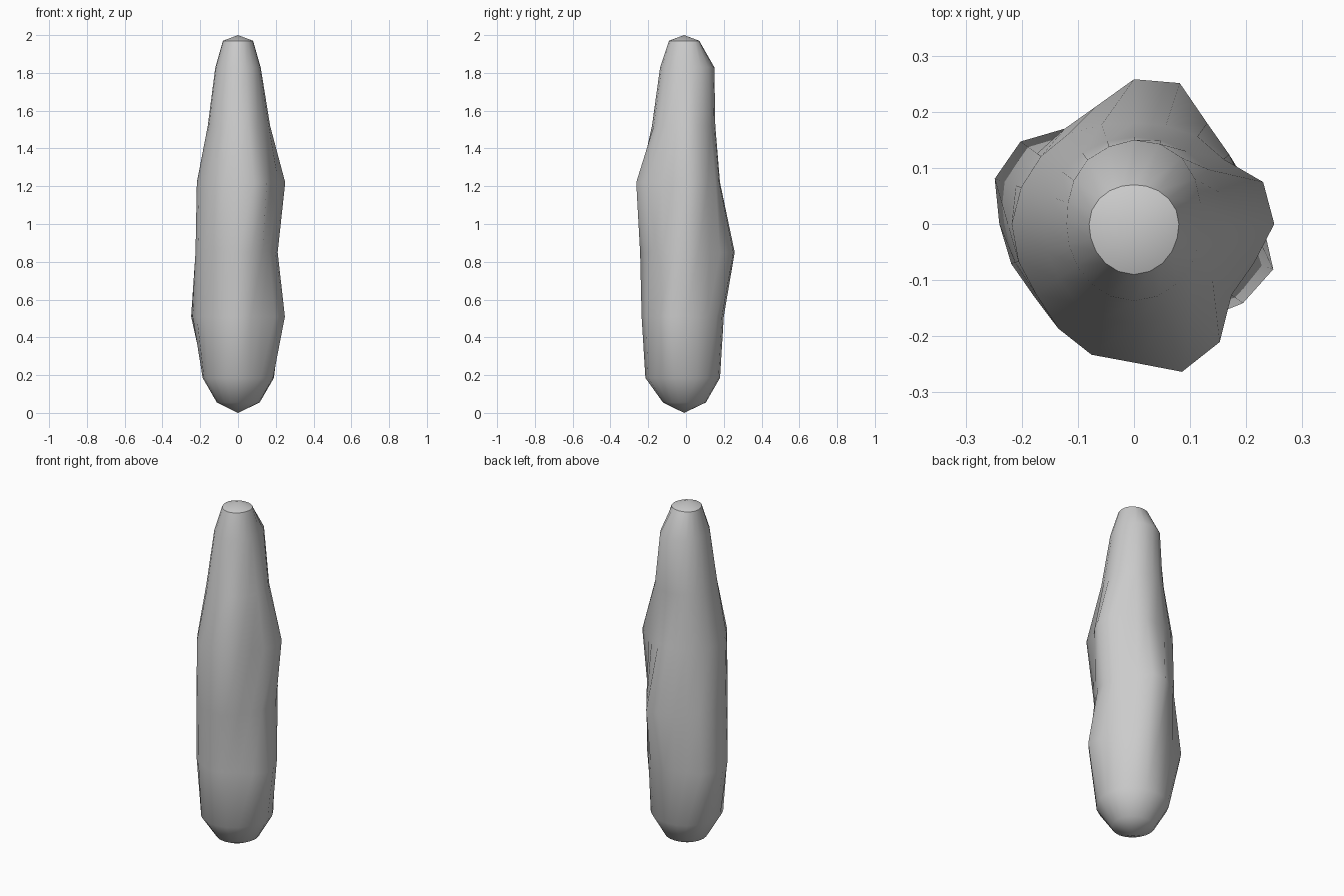
import bpy, bmesh, math

if "Cube" in bpy.data.objects:
    bpy.data.objects.remove(bpy.data.objects["Cube"])

SEG = 20

# Each ring: height and radius keys (angle in degrees -> radius), 0 = +x
RINGS = [
    (0.055, {0: .115, 90: .105, 180: .112, 270: .122}),
    (0.185, {0: .19, 90: .18, 144: .185, 180: .187, 270: .215, 324: .20}),
    (0.51, {0: .23, 36: .20, 90: .20, 126: .21, 144: .25, 162: .261, 180: .24,
            216: .22, 252: .225, 270: .235, 306: .21, 324: .24, 342: .261}),
    (0.85, {0: .21, 36: .21, 54: .222, 72: .264, 90: .258, 108: .22, 126: .21,
            180: .225, 216: .22, 252: .23, 270: .243, 306: .22, 324: .205}),
    (1.22, {0: .25, 18: .242, 36: .197, 90: .18, 144: .205, 180: .218,
            216: .215, 252: .245, 270: .247, 288: .277, 306: .26, 324: .215, 342: .225}),
    (1.52, {0: .17, 90: .155, 180: .16, 270: .18}),
    (1.83, {0: .12, 72: .15, 90: .15, 108: .145, 180: .12, 270: .137}),
    (1.97, {0: .08, 90: .07, 180: .08, 270: .09}),
]


def radius_at(keys, a):
    """Smoothly blend between the radius keys around the ring."""
    ks = sorted(keys) + [360]
    for a0, a1 in zip(ks, ks[1:]):
        if a0 <= a <= a1:
            t = (a - a0) / (a1 - a0)
            t = (1 - math.cos(math.pi * t)) / 2
            return keys[a0] * (1 - t) + keys[a1 % 360] * t


# Irregular tapered body, lofted through the rings
bm = bmesh.new()
loops = []
for z, keys in RINGS:
    loop = []
    for i in range(SEG):
        deg = i * 360 / SEG
        r = radius_at(keys, deg)
        a = math.radians(deg)
        loop.append(bm.verts.new((r * math.cos(a), r * math.sin(a), z)))
    loops.append(loop)
for lo, hi in zip(loops, loops[1:]):
    for i in range(SEG):
        j = (i + 1) % SEG
        bm.faces.new((lo[i], lo[j], hi[j], hi[i]))

# Shallow cone caps at both ends
bottom = bm.verts.new((0, -0.01, 0))
top = bm.verts.new((0, -0.01, 2))
for i in range(SEG):
    j = (i + 1) % SEG
    bm.faces.new((bottom, loops[0][j], loops[0][i]))
    bm.faces.new((top, loops[-1][i], loops[-1][j]))
bmesh.ops.recalc_face_normals(bm, faces=bm.faces)

mesh = bpy.data.meshes.new("standing_stone")
bm.to_mesh(mesh)
bm.free()
obj = bpy.data.objects.new("standing_stone", mesh)
bpy.context.collection.objects.link(obj)
bpy.context.view_layer.objects.active = obj
obj.select_set(True)
bpy.ops.object.shade_smooth_by_angle(angle=math.radians(40))
